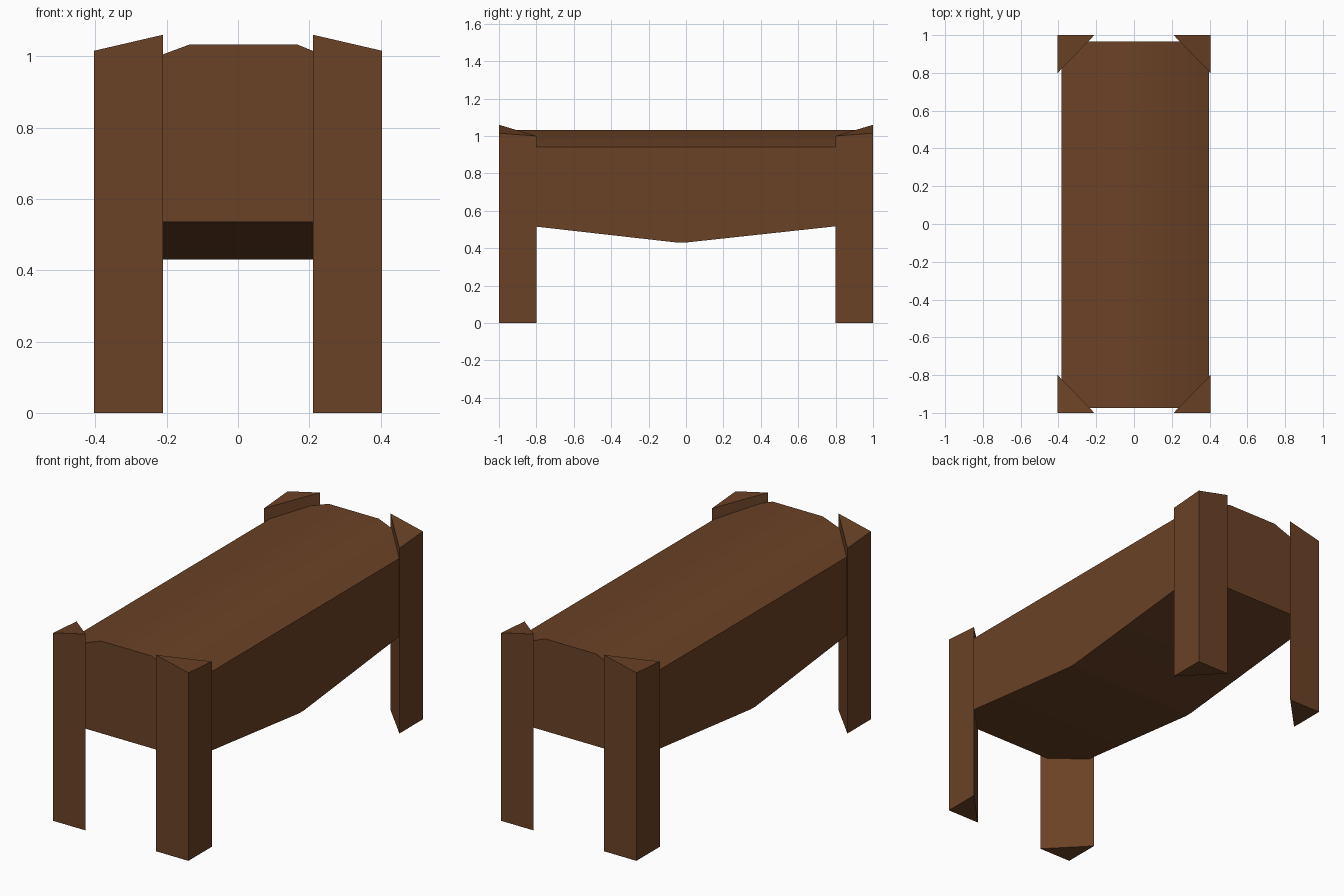
import bpy

if "Cube" in bpy.data.objects:
    bpy.data.objects.remove(bpy.data.objects["Cube"])

wood = bpy.data.materials.new("brown wood")
wood.diffuse_color = (0.147, 0.054, 0.019, 1)
wood.use_nodes = True
wood.node_tree.nodes["Principled BSDF"].inputs["Base Color"].default_value = wood.diffuse_color


def loft(name, rings):
    """Closed solid through matching cross-sections, capped at both ends."""
    n = len(rings[0])
    verts = [v for ring in rings for v in ring]
    faces = [list(range(n))[::-1], list(range(len(verts) - n, len(verts)))]
    for r in range(len(rings) - 1):
        for i in range(n):
            j = (i + 1) % n
            faces.append([r * n + i, r * n + j, (r + 1) * n + j, (r + 1) * n + i])
    mesh = bpy.data.meshes.new(name)
    mesh.from_pydata(verts, [], faces)
    mesh.materials.append(wood)
    obj = bpy.data.objects.new(name, mesh)
    bpy.context.collection.objects.link(obj)
    # consistent outward normals
    bpy.context.view_layer.objects.active = obj
    obj.select_set(True)
    bpy.ops.object.mode_set(mode='EDIT')
    bpy.ops.mesh.select_all(action='SELECT')
    bpy.ops.mesh.normals_make_consistent(inside=False)
    bpy.ops.object.mode_set(mode='OBJECT')
    obj.select_set(False)
    return obj


# Body: bevelled-top section swept along y, underside sagging to the middle
rings = []
for y, bottom in [(-0.975, 0.535), (-0.045, 0.43), (-0.005, 0.43), (0.965, 0.535)]:
    rings.append([(-0.385, y, bottom), (0.397, y, bottom), (0.397, y, 0.94),
                  (0.165, y, 1.033), (-0.135, y, 1.033), (-0.385, y, 0.94)])
body = loft("table_body", rings)
body.select_set(True)
bpy.context.view_layer.objects.active = body
bpy.ops.object.shade_smooth_by_angle(angle=0.52)
body.select_set(False)

# Corner legs: triangular prisms with slanted tops
for end, sy in (("front", -1), ("back", 1)):
    for side, sx in (("left", -1), ("right", 1)):
        top = [(0.21 * sx, sy, 1.06), (0.404 * sx, sy, 1.015), (0.404 * sx, 0.8 * sy, 1.0)]
        loft(f"{end}_{side}_leg", [[(x, y, 0) for x, y, z in top], top])
